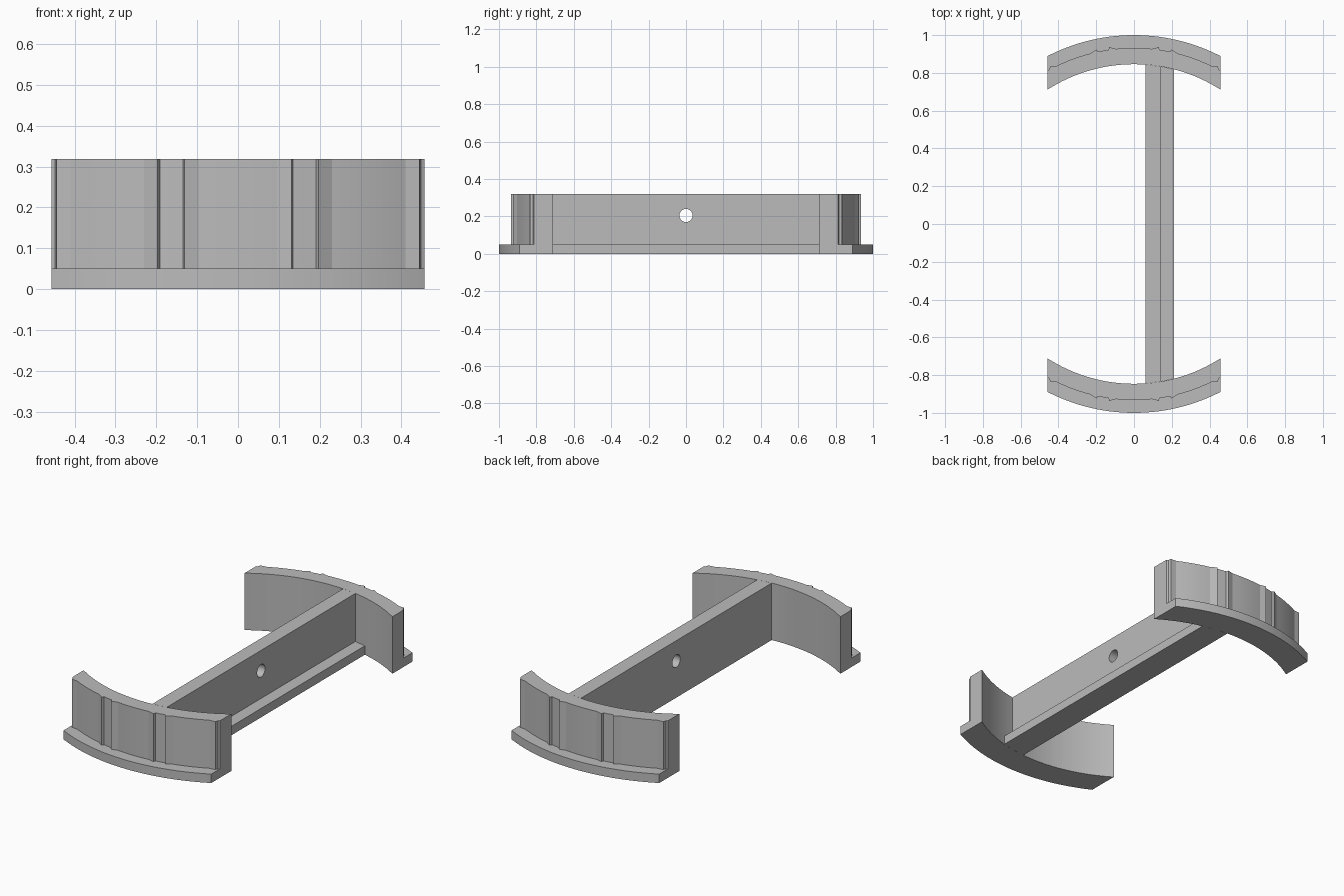
import bpy, bmesh, math

if "Cube" in bpy.data.objects:
    bpy.data.objects.remove(bpy.data.objects["Cube"])

R_IN, R_WALL, R_RIDGE, R_OUT = 0.846, 0.932, 0.945, 1.0
HALF_W, BASE_H, TOP = 0.457, 0.05, 0.319

grey = bpy.data.materials.new("plain grey")
grey.use_nodes = True
grey.diffuse_color = (0.5, 0.5, 0.5, 1)
grey.node_tree.nodes["Principled BSDF"].inputs["Base Color"].default_value = (0.5, 0.5, 0.5, 1)


def loft(name, sections):
    """Closed solid through a row of matching cross-sections."""
    bm = bmesh.new()
    rings = [[bm.verts.new(p) for p in s] for s in sections]
    n = len(rings[0])
    for a, b in zip(rings, rings[1:]):
        for i in range(n):
            j = (i + 1) % n
            bm.faces.new((a[i], a[j], b[j], b[i]))
    bm.faces.new(rings[0])
    bm.faces.new(rings[-1])
    bmesh.ops.recalc_face_normals(bm, faces=bm.faces)
    mesh = bpy.data.meshes.new(name)
    bm.to_mesh(mesh)
    bm.free()
    mesh.materials.append(grey)
    obj = bpy.data.objects.new(name, mesh)
    bpy.context.collection.objects.link(obj)
    return obj


def arc_y(r, x):
    return math.sqrt(r * r - x * x)


# Wall stations: each ridge ramps up from flush to a peak, then steps back
ridges = [(0.095, 0.131, 0.135), (0.23, 0.197, 0.191), (0.41, 0.444, 0.448)]
half = {0.0: R_WALL, HALF_W: R_WALL}
for flush, peak, foot in ridges:
    half.update({flush: R_WALL, peak: R_RIDGE, foot: R_WALL})
for x in (0.03, 0.06, 0.16, 0.26, 0.29, 0.32, 0.35, 0.38):
    half[x] = R_WALL
stations = sorted([(x, r) for x, r in half.items()] +
                  [(-x, r) for x, r in half.items() if x > 0])

# Curved end brackets: stepped section swept across the width
smooth = []
for name, side in (("front_bracket", -1), ("back_bracket", 1)):
    sections = []
    for x, r in stations:
        profile = [(R_IN, 0), (R_OUT, 0), (R_OUT, BASE_H),
                   (r, BASE_H), (r, TOP), (R_IN, TOP)]
        sections.append([(x, side * arc_y(q, x), z) for q, z in profile])
    smooth.append(loft(name, sections))

# Connecting web with a foot ledge, its ends fitted to the brackets
X0, X1, X2 = 0.06, 0.143, 0.212
ell = [(X0, 0), (X1, 0), (X2, 0), (X2, BASE_H), (X1, BASE_H), (X1, TOP), (X0, TOP)]
web = loft("connecting_web", [[(x, s * arc_y(R_IN, x), z) for x, z in ell] for s in (-1, 1)])

# Round hole through the web
bpy.ops.mesh.primitive_cylinder_add(vertices=32, radius=0.035, depth=0.3,
                                    location=(0.1, 0, 0.205), rotation=(0, math.pi / 2, 0))
cutter = bpy.context.object
cutter.name = "hole_cutter"
cutter.data.materials.append(grey)
cutter.hide_render = True
cut = web.modifiers.new("hole", "BOOLEAN")
cut.operation = "DIFFERENCE"
cut.solver = "EXACT"
cut.object = cutter
bpy.ops.object.select_all(action="DESELECT")
web.select_set(True)
bpy.context.view_layer.objects.active = web
bpy.ops.object.modifier_apply(modifier=cut.name)
bpy.data.objects.remove(cutter)

# Smooth the curved faces, keep the edges sharp
for obj in smooth + [web]:
    bpy.ops.object.select_all(action="DESELECT")
    obj.select_set(True)
    bpy.context.view_layer.objects.active = obj
    bpy.ops.object.shade_smooth_by_angle(angle=math.radians(14))
